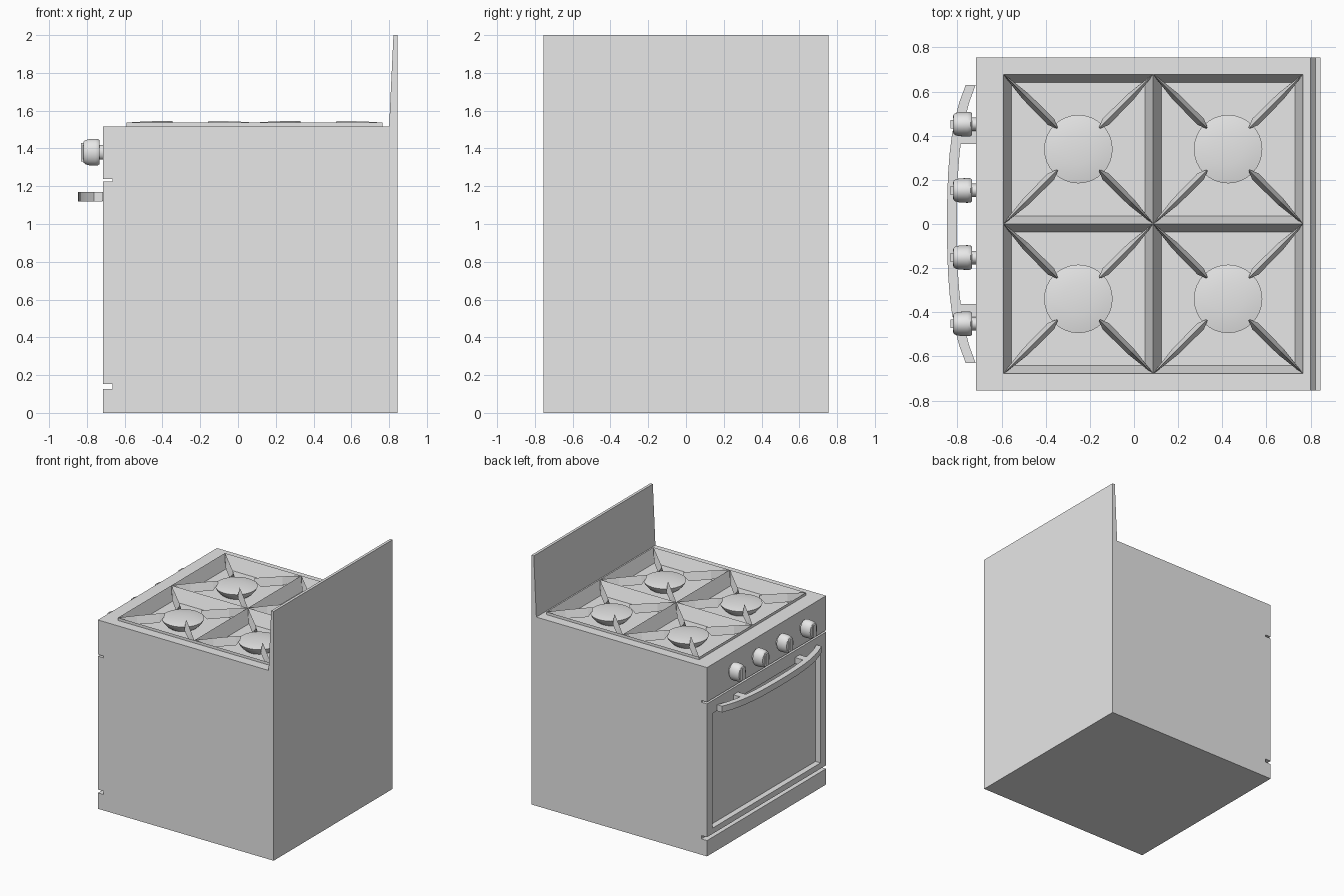
import bpy, bmesh, math
from mathutils import Vector, Matrix

cube = bpy.data.objects.get("Cube")
if cube:
    bpy.data.objects.remove(cube, do_unlink=True)

grey = bpy.data.materials.new("light grey")
grey.use_nodes = True
grey.diffuse_color = (0.8, 0.8, 0.8, 1)
for node in grey.node_tree.nodes:
    if node.type == 'BSDF_PRINCIPLED':
        node.inputs["Base Color"].default_value = (0.8, 0.8, 0.8, 1)


def finish(bm, name, smooth=False):
    bmesh.ops.recalc_face_normals(bm, faces=bm.faces)
    mesh = bpy.data.meshes.new(name)
    bm.to_mesh(mesh)
    bm.free()
    obj = bpy.data.objects.new(name, mesh)
    bpy.context.collection.objects.link(obj)
    mesh.materials.append(grey)
    bpy.ops.object.select_all(action='DESELECT')
    obj.select_set(True)
    bpy.context.view_layer.objects.active = obj
    if smooth:
        bpy.ops.object.shade_smooth_by_angle(angle=math.radians(35))
    return obj


def extrude(name, points, offset, smooth=False):
    """Prism from a flat outline pushed along an offset."""
    bm = bmesh.new()
    face = bm.faces.new([bm.verts.new(p) for p in points])
    res = bmesh.ops.extrude_face_region(bm, geom=[face], use_keep_orig=True)
    top = [v for v in res["geom"] if isinstance(v, bmesh.types.BMVert)]
    bmesh.ops.translate(bm, verts=top, vec=offset)
    return finish(bm, name, smooth)


def box(name, lo, hi):
    (x0, y0, z0), (x1, y1, z1) = lo, hi
    return extrude(name, [(x0, y0, z0), (x1, y0, z0), (x1, y1, z0), (x0, y1, z0)],
                   (0, 0, z1 - z0))


def lathe(name, profile, matrix, segments=32):
    """Turn (radius, height) pairs around local z, closing both ends."""
    bm = bmesh.new()
    rings = []
    for r, h in profile:
        angles = [2 * math.pi * i / segments for i in range(segments)]
        rings.append([bm.verts.new((r * math.cos(a), r * math.sin(a), h)) for a in angles])
    for a, b in zip(rings, rings[1:]):
        for i in range(segments):
            j = (i + 1) % segments
            bm.faces.new((a[i], a[j], b[j], b[i]))
    bm.faces.new(rings[0])
    bm.faces.new(rings[-1])
    bm.transform(matrix)
    return finish(bm, name, True)


def carve(target, cutter):
    mod = target.modifiers.new("cut", 'BOOLEAN')
    mod.operation = 'DIFFERENCE'
    mod.solver = 'EXACT'
    mod.object = cutter
    bpy.context.view_layer.objects.active = target
    bpy.ops.object.modifier_apply(modifier=mod.name)
    bpy.data.objects.remove(cutter, do_unlink=True)


# Cabinet with door grooves and back panel, as one side profile
FRONT, SIDE, TOP, BACK, GROOVE = -0.715, 0.755, 1.515, 0.845, -0.665
outline = [(FRONT, 0)]
for low, high in ((0.127, 0.154), (1.224, 1.238)):
    outline += [(FRONT, low), (GROOVE, low), (GROOVE, high), (FRONT, high)]
outline += [(FRONT, TOP), (0.8, TOP), (0.823, 2), (BACK, 2), (BACK, 0)]
cabinet = extrude("cabinet", [(x, -SIDE, z) for x, z in outline], (0, 2 * SIDE, 0))

# Recessed door window and well for the hob
CELL, MID, RIM, FLOOR = 0.678, 0.087, 1.537, 1.435
carve(cabinet, box("window_cutter", (-0.9, -0.685, 0.2), (FRONT + 0.045, 0.685, 1.12)))
carve(cabinet, box("hob_cutter", (MID - CELL, -CELL, 1.4), (MID + CELL, CELL, 1.7)))


def tray(cx, cy):
    """Square pan whose walls slope from a sharp rim to a flat floor."""
    h = CELL / 2
    bm = bmesh.new()
    loops = []
    for half, z in ((h, 1.4), (h, RIM), (h - 0.037, FLOOR)):
        loops.append([bm.verts.new((cx + sx * half, cy + sy * half, z))
                      for sx, sy in ((-1, -1), (1, -1), (1, 1), (-1, 1))])
    for a, b in zip(loops, loops[1:]):
        for i in range(4):
            j = (i + 1) % 4
            bm.faces.new((a[i], a[j], b[j], b[i]))
    bm.faces.new(loops[0])
    bm.faces.new(loops[-1])
    return finish(bm, "burner_tray")


def support(cx, cy, angle):
    """Pan support: a ridged fin running from the tray corner to the burner."""
    bm = bmesh.new()
    sections = []
    # distance from burner centre, half width, ridge height, base height
    for d, w, top, base in ((0.134, 0.003, 1.545, 1.525), (0.175, 0.02, 1.546, 1.48),
                            (0.34, 0.018, 1.543, 1.48), (0.477, 0.002, 1.537, 1.5)):
        sections.append([bm.verts.new(p) for p in ((d, -w, base), (d, w, base), (d, 0, top))])
    for a, b in zip(sections, sections[1:]):
        for i in range(3):
            j = (i + 1) % 3
            bm.faces.new((a[i], a[j], b[j], b[i]))
    bm.faces.new(sections[0])
    bm.faces.new(sections[-1])
    bm.transform(Matrix.Translation((cx, cy, 0)) @ Matrix.Rotation(angle, 4, 'Z'))
    return finish(bm, "pan_support")


# Four hob cells, each with tray, bowl-shaped burner and pan supports
burner_profile = [(0.1, FLOOR - 0.005), (0.125, 1.45), (0.146, 1.475), (0.155, 1.495),
                  (0.12, 1.502), (0.07, 1.507), (0.02, 1.509)]
for sx in (-1, 1):
    for sy in (-1, 1):
        cx, cy = MID + sx * CELL / 2, sy * CELL / 2
        tray(cx, cy)
        lathe("burner", burner_profile, Matrix.Translation((cx, cy, 0)))
        for k in range(4):
            support(cx, cy, math.pi / 4 + k * math.pi / 2)

# Control knobs: rounded oval bodies on a neck, each with a grip ridge
knob_profile = [(0.55, 0), (0.55, 0.018), (0.88, 0.018), (0.98, 0.026), (1, 0.04),
                (0.97, 0.075), (0.9, 0.093), (0.78, 0.102), (0.6, 0.105)]
for y in (-0.452, -0.152, 0.152, 0.452):
    turn = Matrix.Rotation(-math.pi / 2, 4, 'Y')
    place = Matrix.Translation((FRONT, y, 1.38)) @ turn @ Matrix.Diagonal((0.071, 0.056, 1, 1))
    lathe("knob", knob_profile, place)
    box("knob_grip", (-0.83, y - 0.02, 1.33), (-0.74, y + 0.02, 1.43))

# Bowed door handle with two posts
STEPS = 16
outer, inner = [], []
for i in range(STEPS + 1):
    t = 2 * i / STEPS - 1
    bow = 0.4 * t ** 2 + 0.6 * t ** 4
    outer.append((-0.847 + 0.085 * bow, 0.63 * t, 1.12))
    inner.append((-0.802 + 0.085 * bow, 0.63 * t, 1.12))
extrude("door_handle", outer + inner[::-1], (0, 0, 0.05), True)
for s in (-1, 1):
    y0, y1 = sorted((s * 0.362, s * 0.42))
    box("handle_post", (-0.805, y0, 1.121), (FRONT + 0.01, y1, 1.169))
